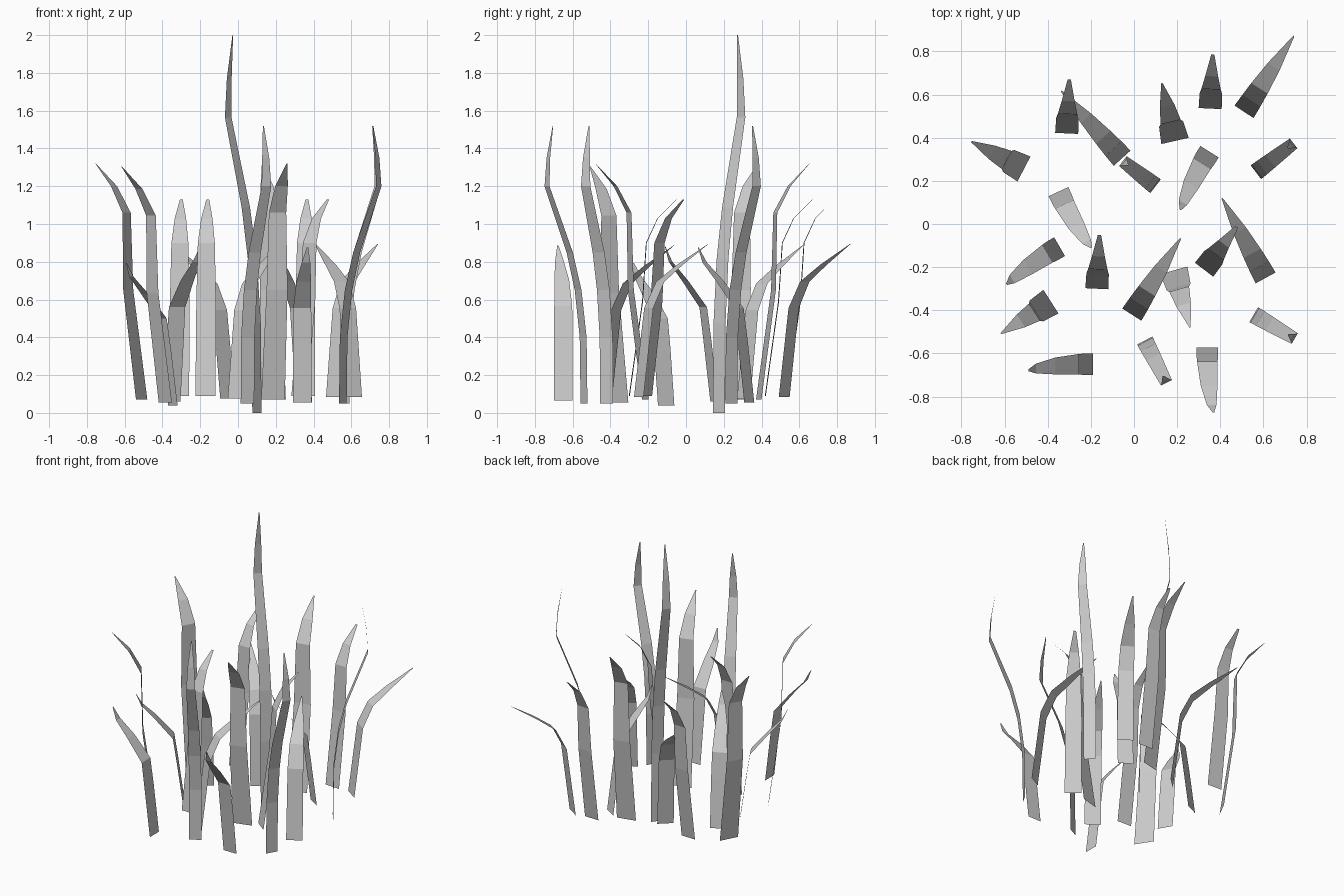
import bpy, bmesh, math

# Blade profiles, root to tip: (outward distance, height, width, sideways drift)
TALL = [(0, 0, .08, 0), (.005, .35, .08, 0), (.035, .60, .078, 0), (.085, .80, .073, 0),
        (.22, 1.15, .057, 0), (.212, 1.30, .042, 0), (.185, 1.47, .006, 0)]
BROAD = [(0, 0, .13, 0), (.08, .58, .115, 0), (.09, .99, .095, 0),
         (.165, 1.13, .07, 0), (.275, 1.25, .006, 0)]
SLIM = [(0, 0, .107, 0), (.07, .50, .104, 0), (.09, .81, .09, 0),
        (.15, .94, .06, 0), (.25, 1.04, .015, 0)]
ARCHED = [(0, 0, .105, 0), (.06, .47, .10, 0), (.13, .61, .09, 0),
          (.25, .70, .065, 0), (.42, .81, .006, 0)]
SHORT = [(0, 0, .10, 0), (.04, .32, .10, 0), (.065, .50, .095, 0),
         (.175, .64, .078, .008), (.265, .74, .045, .02), (.30, .82, .008, .028)]


def blade(name, profile, x, y, z, angle, hscale=1.0, dscale=1.0):
    """Flat tapering leaf strip rooted at (x, y, z), leaning towards angle."""
    ox, oy = math.cos(math.radians(angle)), math.sin(math.radians(angle))
    bm = bmesh.new()
    rows = []
    for d, h, w, s in profile:
        d *= dscale
        rows.append([bm.verts.new((x + ox * d - oy * (s + k * w / 2),
                                   y + oy * d + ox * (s + k * w / 2),
                                   z + h * hscale)) for k in (-1, 1)])
    for (a, b), (c, e) in zip(rows, rows[1:]):
        bm.faces.new((a, b, e, c))
    me = bpy.data.meshes.new(name)
    bm.to_mesh(me)
    bm.free()
    bpy.context.collection.objects.link(bpy.data.objects.new(name, me))


def heading(x, y, tx, ty):
    return math.degrees(math.atan2(ty - y, tx - x))


# Blades placed by root and tip position: (root x, y, z, tip x, y)
groups = [
    ("broad_blade", BROAD, [(-.51, .255, .07, -.75, .38), (-.385, -.36, .055, -.62, -.51),
                            (.185, -.215, .07, .26, -.48), (.19, .385, .07, .13, .65)]),
    ("slim_blade", SLIM, [(-.172, -.30, .09, -.16, -.05), (.353, .535, .09, .365, .78),
                          (-.312, .42, .09, -.30, .67), (.325, -.212, .09, .475, -.015)]),
    ("arched_blade", ARCHED, [(.51, .52, .085, .74, .87), (-.055, .305, .075, -.34, .62),
                              (.61, -.25, .085, .405, .125), (-.01, -.42, .075, .22, -.06)]),
    ("tall_blade", TALL, [(.565, .24, .05, .735, .37), (.555, -.42, .05, .743, -.53),
                          (.05, -.54, .05, .15, -.735)]),
]
for name, prof, places in groups:
    for i, (x, y, z, tx, ty) in enumerate(places, 1):
        blade(f"{name}_{i}", prof, x, y, z, heading(x, y, tx, ty))

# Tallest central blade
blade("tallest_blade", TALL, .10, .175, 0, heading(.10, .175, -.05, .29), 2.0 / 1.47, .87)

# Short curling blades: (root x, y, z, angle)
for i, (x, y, z, a) in enumerate([(.34, -.573, .055, -90), (.35, .335, .055, -122),
                                  (-.35, .15, .06, -65), (-.345, -.105, .04, -150),
                                  (-.19, -.65, .065, 180)], 1):
    blade(f"short_blade_{i}", SHORT, x, y, z, a, .92 if i == 4 else 1.0)
